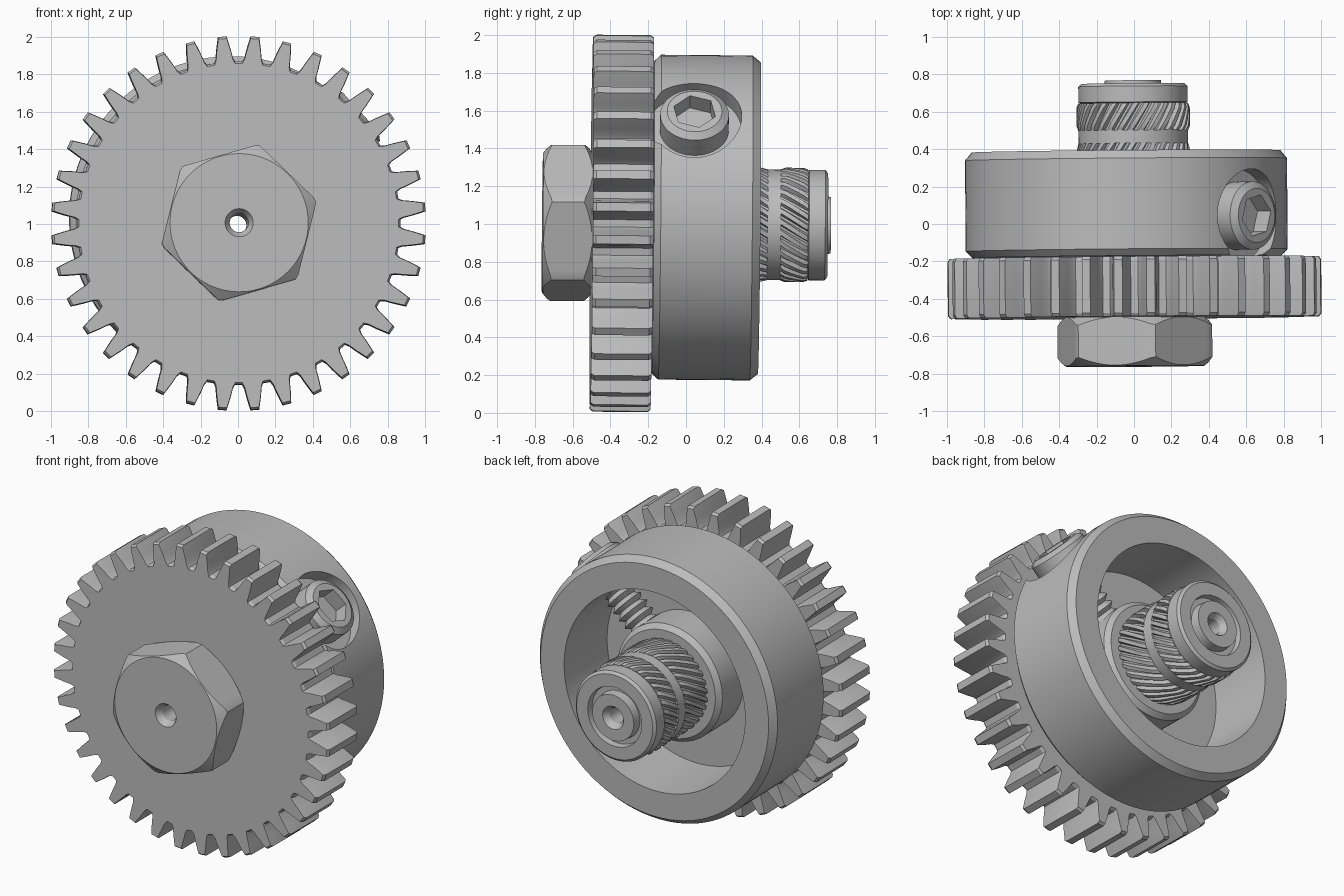
import bpy, bmesh
from math import cos, sin, pi, radians
from mathutils import Matrix, Vector

cube = bpy.data.objects.get("Cube")
if cube:
    bpy.data.objects.remove(cube)

steel = bpy.data.materials.new("plain grey steel")
steel.use_nodes = True
grey = (0.5, 0.5, 0.5, 1)
steel.diffuse_color = grey
steel.node_tree.nodes["Principled BSDF"].inputs["Base Color"].default_value = grey

# The whole assembly leans very slightly off its y axis
FRAME = (Matrix.Translation((0, 0, 1)) @ Matrix.Rotation(0.008, 4, 'Z')
         @ Matrix.Rotation(-0.009, 4, 'X'))


def loft(name, rings, wrap=True, local=Matrix()):
    """Bridge rings of (radius, angle, y) points; wrap into a tube or cap the ends."""
    bm = bmesh.new()
    rows = [[bm.verts.new((r * cos(a), y, r * sin(a))) for r, a, y in ring]
            for ring in rings]
    pairs = list(zip(rows, rows[1:]))
    if wrap:
        pairs.append((rows[-1], rows[0]))
    else:
        bm.faces.new(rows[0])
        bm.faces.new(rows[-1])
    for low, high in pairs:
        for i in range(len(low)):
            bm.faces.new((low[i - 1], low[i], high[i], high[i - 1]))
    bmesh.ops.recalc_face_normals(bm, faces=bm.faces)
    mesh = bpy.data.meshes.new(name)
    bm.to_mesh(mesh)
    bm.free()
    mesh.materials.append(steel)
    obj = bpy.data.objects.new(name, mesh)
    bpy.context.collection.objects.link(obj)
    obj.matrix_world = FRAME @ local
    smooth(mesh)
    return obj


def smooth(mesh):
    mesh.shade_smooth()
    mesh.set_sharp_from_angle(angle=radians(28))


def angles(n):
    return [2 * pi * i / n for i in range(n)]


def circle(r, y, n=96):
    return [(r, a, y) for a in angles(n)]


def lathe(name, profile, n=96, **kw):
    return loft(name, [circle(r, y, n) for r, y in profile], **kw)


def hexagon(a, apothem, turn=0):
    return apothem / cos((a - turn) % (pi / 3) - pi / 6)


# Spur gear
flank = [(-3.7, 0.863), (-2.95, 0.885), (-2.35, 0.93), (-1.75, 0.97), (-1.3, 1.0)]
tooth = flank + [(-d, r) for d, r in reversed(flank)]
outline = [(r, radians(5 + 10 * k + d)) for k in range(36) for d, r in tooth]


def gear_ring(y, scale=1.0):
    return [(r * scale, a, y) for r, a in outline]


def gear_hole(y):
    return [(0.05, a, y) for r, a in outline]


loft("spur_gear", [gear_hole(-0.5), gear_ring(-0.5, 0.988), gear_ring(-0.483),
                   gear_ring(-0.197), gear_ring(-0.18, 0.988), gear_hole(-0.18)])

# Hex nut with both faces chamfered by a cone
APOTHEM, TURN = 0.374, radians(16)


def nut_ring(face, direction):
    ring = []
    for a in angles(96):
        r = hexagon(a, APOTHEM, TURN)
        ring.append((r, a, face + direction * (0.004 + (r - APOTHEM) * 0.8)))
    return ring


loft("hex_nut", [circle(0.05, -0.72), circle(0.075, -0.76), circle(APOTHEM - 0.005, -0.76),
                 nut_ring(-0.76, 1), nut_ring(-0.495, -1),
                 circle(APOTHEM - 0.005, -0.495), circle(0.05, -0.495)])

# Collar: an open cup, slightly off centre
collar = lathe("collar", [(0.15, -0.176), (0.825, -0.176), (0.86, -0.14), (0.86, 0.345),
                          (0.825, 0.388), (0.655, 0.388), (0.645, -0.05), (0.15, -0.05)],
               local=Matrix.Translation((-0.04, 0, 0.035)))

# Counterbore for the clamp screw, whose local y points outwards
outward = Vector((cos(radians(42.3)), 0, sin(radians(42.3))))
turn = Vector((0, 1, 0)).rotation_difference(outward).to_matrix().to_4x4()
screw_frame = Matrix.Translation((0, 0.035, 0)) @ turn
cutter = lathe("counterbore_cutter", [(0.25, 0.74), (0.25, 1.3)], n=64, wrap=False,
               local=screw_frame)
cutter.hide_render = True
cut = collar.modifiers.new("counterbore", 'BOOLEAN')
cut.operation = 'DIFFERENCE'
cut.solver = 'EXACT'
cut.object = cutter
bpy.context.view_layer.update()
graph = bpy.context.evaluated_depsgraph_get()
cut_mesh = bpy.data.meshes.new_from_object(collar.evaluated_get(graph))
collar.modifiers.clear()
collar.data = cut_mesh
smooth(cut_mesh)
bpy.data.objects.remove(cutter)


# Clamp screw: hex socket, chamfered head and threaded rod
def socket(y):
    return [(hexagon(a, 0.1), a, y) for a in angles(48)]


rings = [socket(0.79), socket(0.886)]
rings += [circle(r, y, 48) for r, y in [(0.145, 0.886), (0.182, 0.86), (0.182, 0.735)]]
for k in range(7):
    y = 0.735 - 0.056 * k
    rings += [circle(0.075, y, 48), circle(0.105, y - 0.028, 48)]
loft("clamp_screw", rings, wrap=False, local=screw_frame)

# Central boss and shaft with a recessed ring in the end face
lathe("shaft", [(0.05, -0.19), (0.38, -0.19), (0.38, 0.17), (0.35, 0.2), (0.275, 0.2),
                (0.275, 0.43), (0.292, 0.43), (0.292, 0.5), (0.275, 0.5), (0.275, 0.645),
                (0.292, 0.65), (0.292, 0.735), (0.275, 0.75), (0.195, 0.75), (0.19, 0.71),
                (0.155, 0.71), (0.15, 0.767), (0.075, 0.767), (0.05, 0.73)])


# Helical knurled bands around the shaft
def knurl_ring(y, grow):
    ring = []
    for k in range(32):
        for part, r in ((0, 0.278), (0.25, 0.278), (0.4, 0.303), (0.85, 0.303)):
            a = 2 * pi * (k + part) / 32 - 2.1 * y
            ring.append((min(r, grow), a, y))
    return ring


for name, start, end in (("inner_knurl", 0.2, 0.43), ("outer_knurl", 0.5, 0.645)):
    steps = 6
    ys = [start + (end - start) * i / steps for i in range(steps + 1)]
    bands = [knurl_ring(y, 0.303) for y in ys]
    bands[0] = knurl_ring(start, 0.294)
    bands[-1] = knurl_ring(end, 0.294)
    hole = [[(0.25, a, y) for r, a, y in band] for band in (bands[0], bands[-1])]
    loft(name, [hole[0]] + bands + [hole[1]])
